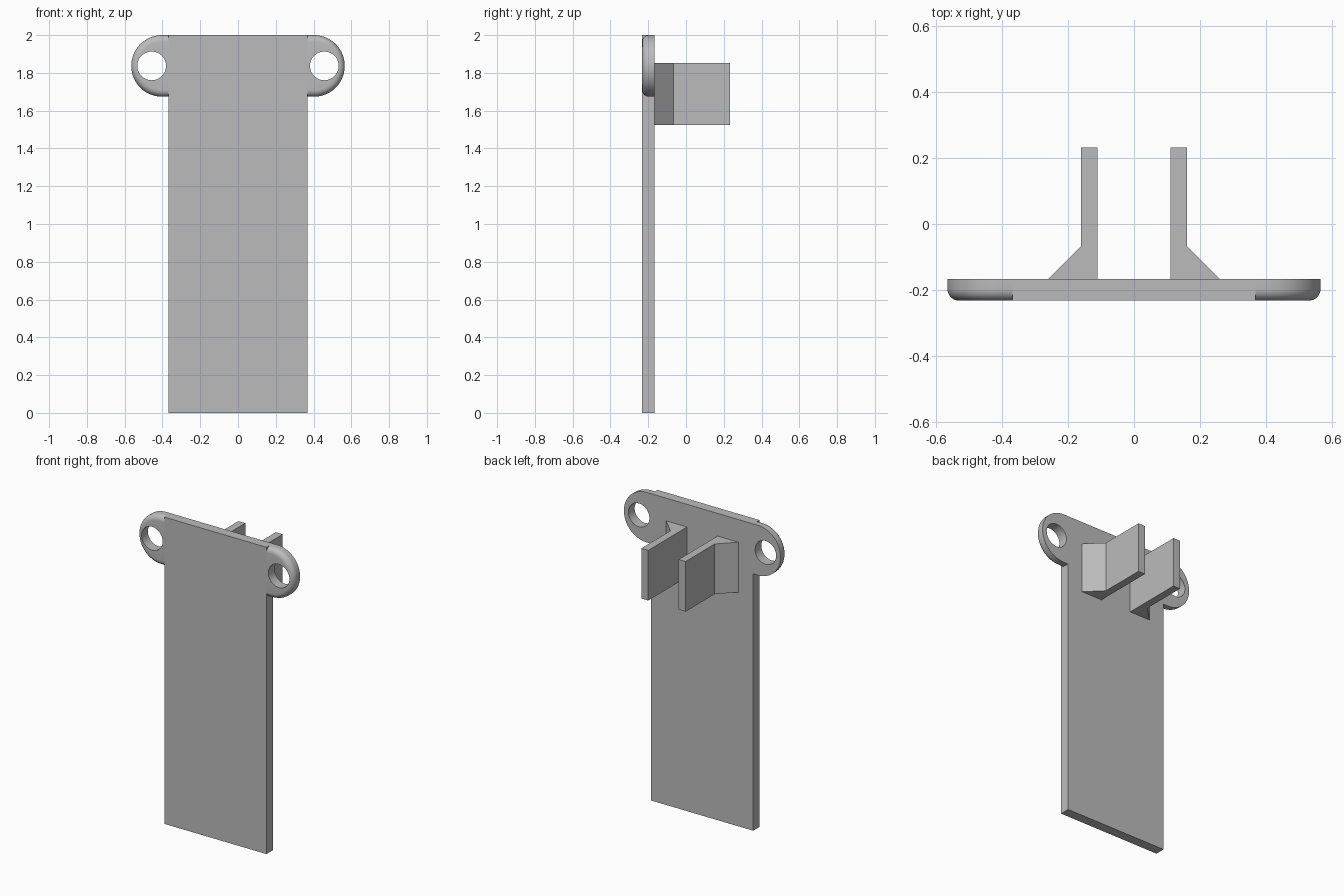
import bpy, bmesh, math

cube = bpy.data.objects.get("Cube")
if cube:
    bpy.data.objects.remove(cube, do_unlink=True)

FRONT, BACK, REAR = -0.232, -0.167, 0.232   # plate front, plate back, bracket tip
HALF_W = 0.368
EAR_R, EAR_X, EAR_Z = 0.163, 0.402, 1.837
HOLE_R, HOLE_X = 0.076, 0.457
FILLET = 0.035

grey = bpy.data.materials.new("grey_plastic")
grey.use_nodes = True
colour = (0.5, 0.5, 0.5, 1)
grey.diffuse_color = colour
grey.node_tree.nodes["Principled BSDF"].inputs["Base Color"].default_value = colour


def loft(name, rings):
    """Solid skinned through rings of points, capped at both ends."""
    bm = bmesh.new()
    loops = [[bm.verts.new(p) for p in ring] for ring in rings]
    n = len(loops[0])
    for a, b in zip(loops, loops[1:]):
        for i in range(n):
            j = (i + 1) % n
            bm.faces.new((a[i], a[j], b[j], b[i]))
    bm.faces.new(loops[0])
    bm.faces.new(loops[-1])
    bmesh.ops.recalc_face_normals(bm, faces=bm.faces)
    mesh = bpy.data.meshes.new(name)
    bm.to_mesh(mesh)
    bm.free()
    obj = bpy.data.objects.new(name, mesh)
    bpy.context.collection.objects.link(obj)
    mesh.materials.append(grey)
    return obj


def select_only(obj):
    bpy.ops.object.select_all(action='DESELECT')
    obj.select_set(True)
    bpy.context.view_layer.objects.active = obj


def ear_ring(side, inset, y):
    """Half-round ear outline starting at the plate edge."""
    r = EAR_R - inset
    pts = [(HALF_W, r)]
    for i in range(49):
        a = math.pi / 2 - math.pi * i / 48
        pts.append((EAR_X + r * math.cos(a), r * math.sin(a)))
    pts.append((HALF_W, -r))
    return [(side * x, y, EAR_Z + z) for x, z in pts]


# Main plate
loft("back_plate", [[(x, y, z) for x, y in
     ((-HALF_W, FRONT), (HALF_W, FRONT), (HALF_W, BACK), (-HALF_W, BACK))]
     for z in (0, 2)])

for side, label in ((1, "left"), (-1, "right")):
    # Mounting ear with a rounded front rim
    rings = [ear_ring(side, 0, BACK)]
    for i in range(9):
        a = math.pi / 2 * i / 8
        rings.append(ear_ring(side, FILLET * (1 - math.cos(a)),
                              FRONT + FILLET * (1 - math.sin(a))))
    ear = loft(label + "_ear", rings)

    # Screw hole through the ear
    angles = [math.tau * i / 48 for i in range(48)]
    cutter = loft("hole_cutter", [[(side * HOLE_X + HOLE_R * math.cos(a), y,
                  EAR_Z + HOLE_R * math.sin(a)) for a in angles]
                  for y in (FRONT - 0.1, BACK + 0.1)])
    cutter.hide_render = True
    cut = ear.modifiers.new("screw_hole", 'BOOLEAN')
    cut.operation = 'DIFFERENCE'
    cut.solver = 'EXACT'
    cut.object = cutter
    select_only(ear)
    bpy.ops.object.modifier_apply(modifier=cut.name)
    bpy.data.objects.remove(cutter, do_unlink=True)
    bpy.ops.object.shade_smooth_by_angle(angle=math.radians(30))

    # Rear prong with a sloped gusset at its root
    profile = ((0.11, BACK), (0.26, BACK), (0.16, BACK + 0.1), (0.16, REAR), (0.11, REAR))
    loft(label + "_prong", [[(side * x, y, z) for x, y in profile]
                            for z in (1.525, 1.852)])
